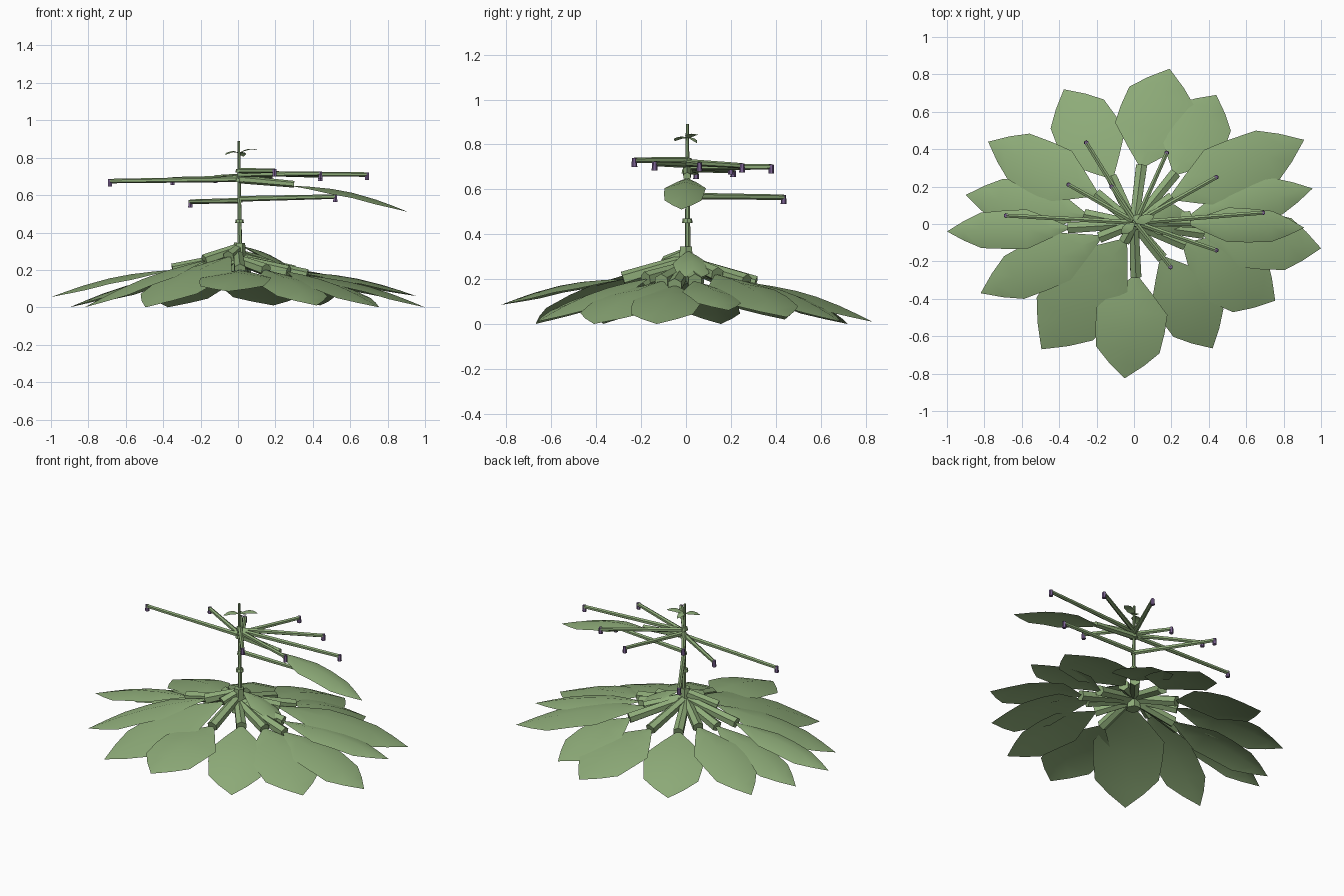
import bpy, bmesh, math
from mathutils import Vector


def material(name, rgb):
    m = bpy.data.materials.new(name)
    m.diffuse_color = (*rgb, 1)
    return m


GREEN = material("leaf green", (0.27, 0.41, 0.19))
PURPLE = material("flower purple", (0.20, 0.12, 0.29))


def add_object(name, bm, mat):
    bmesh.ops.recalc_face_normals(bm, faces=bm.faces)
    me = bpy.data.meshes.new(name)
    bm.to_mesh(me)
    bm.free()
    me.materials.append(mat)
    ob = bpy.data.objects.new(name, me)
    bpy.context.collection.objects.link(ob)
    return ob


def rod(name, a, b, r1, r2, mat=GREEN, sides=6):
    """Tapered low-poly stalk between two points."""
    a, b = Vector(a), Vector(b)
    bm = bmesh.new()
    bmesh.ops.create_cone(bm, cap_ends=True, segments=sides, radius1=r1, radius2=r2,
                          depth=(b - a).length)
    rot = (b - a).to_track_quat('Z', 'Y')
    for v in bm.verts:
        v.co = rot @ v.co + (a + b) / 2
    return add_object(name, bm, mat)


# Outline: distance along the leaf, relative half width
PROFILE = [(0, 0.08), (0.15, 0.5), (0.34, 1), (0.52, 0.98), (0.72, 0.9), (0.86, 0.5), (1, 0.0)]


def leaf(name, base, tip, half, arch=0.03, droop=0.03):
    """Thin arched blade with lowered edges."""
    base, tip = Vector(base), Vector(tip)
    side = (tip - base).cross(Vector((0, 0, 1))).normalized()
    bm = bmesh.new()
    rows = []
    for t, w in PROFILE:
        mid = base.lerp(tip, t) + Vector((0, 0, arch * math.sin(math.pi * t)))
        if w == 0:
            rows.append([bm.verts.new(mid)] * 3)
            continue
        rows.append([bm.verts.new(mid + side * half * w * s - Vector((0, 0, droop * w * abs(s))))
                     for s in (-1, 0, 1)])
    for p, q in zip(rows, rows[1:]):
        for i in (0, 1):
            corners = list(dict.fromkeys((p[i], p[i + 1], q[i + 1], q[i])))
            bm.faces.new(corners)
    ob = add_object(name, bm, GREEN)
    # keep the upper side facing up
    if sum(f.normal.z for f in ob.data.polygons) < 0:
        ob.data.flip_normals()
    for f in ob.data.polygons:
        f.use_smooth = True
    return ob


# Ground rosette: blade base, tip, half width, stalk height at the crown
ROSETTE = [
    ((0.04, 0.31, 0.18), (0.19, 0.83, 0.01), 0.20, 0.27),
    ((0.22, 0.27, 0.19), (0.44, 0.69, 0.01), 0.175, 0.27),
    ((0.20, 0.14, 0.22), (0.91, 0.45, 0.03), 0.165, 0.28),
    ((0.30, 0.04, 0.19), (0.955, 0.19, 0.06), 0.11, 0.26),
    ((0.37, -0.05, 0.17), (1.0, -0.13, 0.0), 0.155, 0.25),
    ((0.27, -0.11, 0.19), (0.755, -0.41, 0.0), 0.19, 0.25),
    ((0.15, -0.18, 0.20), (0.42, -0.665, 0.01), 0.17, 0.25),
    ((0.01, -0.28, 0.20), (-0.05, -0.825, 0.085), 0.19, 0.28),
    ((-0.05, -0.09, 0.27), (-0.495, -0.67, 0.0), 0.21, 0.31),
    ((-0.18, -0.07, 0.25), (-0.82, -0.37, 0.0), 0.14, 0.31),
    ((-0.35, -0.02, 0.20), (-1.0, -0.04, 0.055), 0.105, 0.27),
    ((-0.26, 0.05, 0.18), (-0.90, 0.155, 0.0), 0.13, 0.25),
    ((-0.20, 0.16, 0.20), (-0.78, 0.44, 0.02), 0.15, 0.26),
    ((-0.12, 0.25, 0.18), (-0.375, 0.72, 0.0), 0.18, 0.26),
]
for base, tip, half, top in ROSETTE:
    leaf("rosette_leaf", base, tip, half)
    rod("rosette_leaf_stalk", (base[0] * 0.06, base[1] * 0.06, top), base, 0.028, 0.034)

# Small young leaf at the crown
leaf("young_leaf", (0.03, 0.01, 0.325), (0.30, 0.04, 0.20), 0.08, 0.02, 0.03)

# Upright stem with swollen joints
rod("crown", (0.005, 0, 0.19), (0.008, 0, 0.345), 0.045, 0.03)
rod("stem", (0.010, 0.008, 0.30), (0.004, 0.006, 0.89), 0.013, 0.007)
for z, r in ((0.46, 0.024), (0.57, 0.016), (0.68, 0.026), (0.73, 0.022)):
    rod("stem_joint", (0.008, 0.006, z - 0.01), (0.008, 0.006, z + 0.01), r, r * 0.85, sides=8)

# Single large stem leaf
rod("stem_leaf_stalk", (0.005, 0.005, 0.685), (0.30, 0.005, 0.658), 0.022, 0.018)
leaf("stem_leaf", (0.29, 0.005, 0.65), (0.91, -0.02, 0.51), 0.092, 0.035, 0.028)

# Tiny leaves near the top
for tip in ((0.11, 0.045, 0.84), (-0.07, -0.05, 0.815), (0.03, 0.05, 0.805)):
    leaf("top_leaf", (0.005, 0.005, 0.825), tip, 0.025, 0.015, 0.004)

# Flower branches with a hanging purple bud at each end: height at stem, end point
BRANCHES = [
    (0.685, (-0.685, 0.045, 0.675)), (0.715, (0.69, 0.06, 0.71)),
    (0.72, (0.44, 0.25, 0.705)), (0.71, (0.44, -0.14, 0.715)),
    (0.73, (0.195, -0.23, 0.73)), (0.70, (0.175, 0.38, 0.70)),
    (0.57, (-0.255, 0.435, 0.565)), (0.69, (-0.35, 0.21, 0.685)),
    (0.58, (0.52, -0.02, 0.592)), (0.70, (-0.12, 0.20, 0.695)),
]
for z, end in BRANCHES:
    e = Vector(end)
    rod("flower_branch", (0.008, 0.008, z), e, 0.015, 0.012)
    rod("flower_bud", e + Vector((0, 0, 0.010)), e - Vector((0, 0, 0.030)), 0.011, 0.013, PURPLE)
